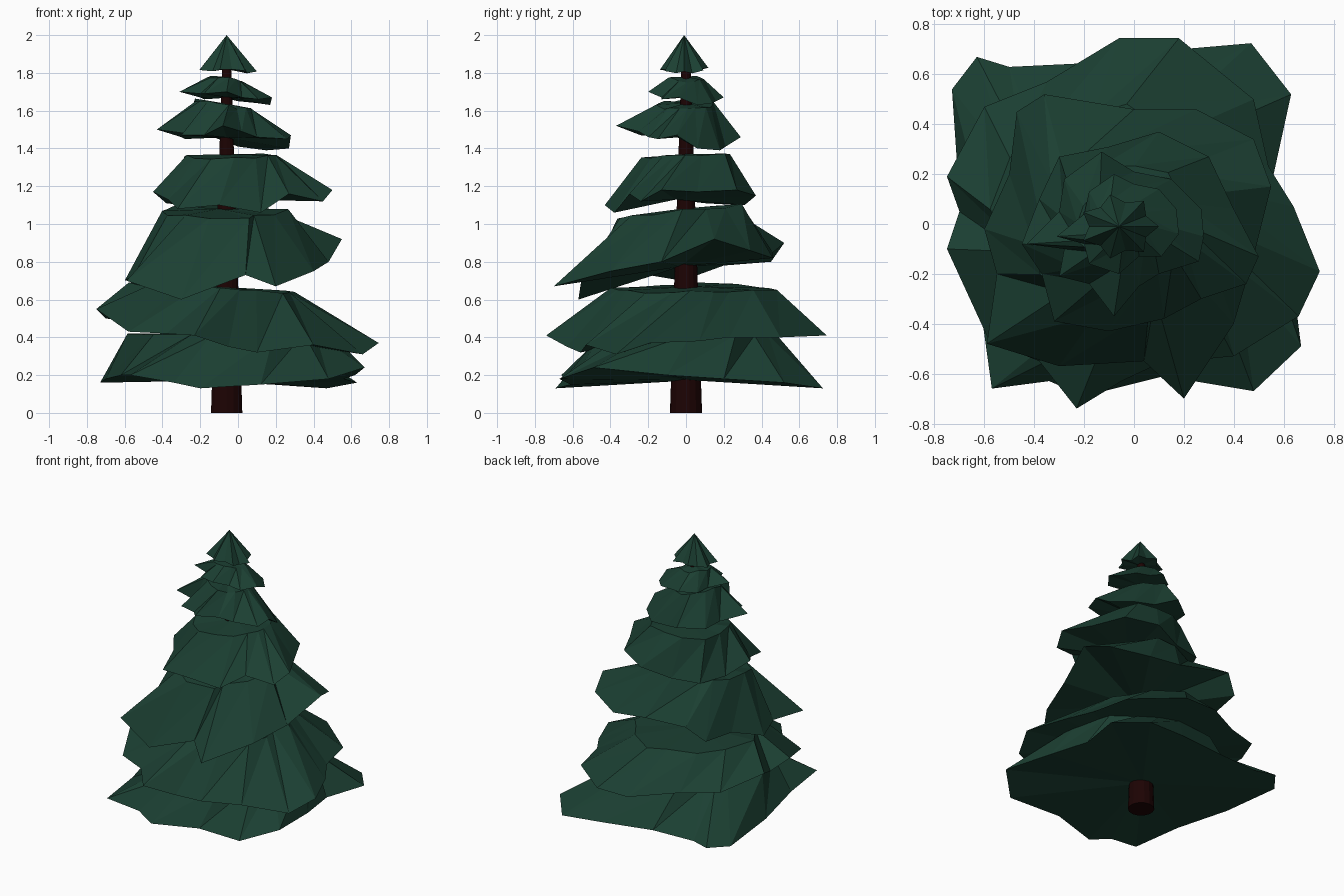
import bpy
import bmesh
import math
import random
from mathutils import Vector

random.seed(7)

if "Cube" in bpy.data.objects:
    bpy.data.objects.remove(bpy.data.objects["Cube"], do_unlink=True)


def make_material(name, rgb):
    mat = bpy.data.materials.new(name)
    mat.use_nodes = True
    color = (*rgb, 1.0)
    mat.diffuse_color = color
    mat.node_tree.nodes["Principled BSDF"].inputs["Base Color"].default_value = color
    return mat


needle_green = make_material("needle green", (0.011, 0.05, 0.032))
bark_brown = make_material("bark brown", (0.012, 0.001, 0.001))


def make_object(name, bm, mat):
    bmesh.ops.recalc_face_normals(bm, faces=bm.faces)
    mesh = bpy.data.meshes.new(name)
    bm.to_mesh(mesh)
    bm.free()
    mesh.materials.append(mat)
    obj = bpy.data.objects.new(name, mesh)
    bpy.context.collection.objects.link(obj)
    return obj


def band(bm, lower, upper):
    """Triangles between two rings, all leaning the same way round."""
    count = len(lower)
    for i in range(count):
        j = (i + 1) % count
        bm.faces.new((lower[i], lower[j], upper[j]))
        bm.faces.new((lower[i], upper[j], upper[i]))


def fan(bm, ring, tip):
    hub = bm.verts.new(tip)
    for i, vert in enumerate(ring):
        bm.faces.new((vert, ring[(i + 1) % len(ring)], hub))


def branch_tier(name, tips, top, shoulder, tilt=(0, 0), twist=0.2):
    """Skirt of branches: ragged rim, swirled shoulder ring and closed caps."""
    bm = bmesh.new()
    top = Vector(top)
    rim, ring = [], []
    for tip in tips:
        rim.append(bm.verts.new(tip))
        angle = math.atan2(tip[1] - top.y, tip[0] - top.x) + twist
        radius = shoulder * random.uniform(0.9, 1.12)
        offset = Vector((radius * math.cos(angle), radius * math.sin(angle), 0))
        offset.z = tilt[0] * offset.x + tilt[1] * offset.y - random.uniform(0, 0.02)
        ring.append(bm.verts.new(top + offset))
    band(bm, rim, ring)
    fan(bm, ring, top)
    fan(bm, rim, sum((Vector(tip) for tip in tips), Vector()) / len(tips))
    return make_object(name, bm, needle_green)


# Wide tiers: branch tips listed anticlockwise
branch_tier("branch_tier_1", [
    (.67, -.49, .24), (.62, -.1, .2), (.56, .2, .18), (.63, .52, .16),
    (.47, .725, .13), (.18, .7, .15), (-.19, .645, .17), (-.5, .63, .17),
    (-.63, .67, .17), (-.73, .54, .16), (-.7, .1, .18), (-.62, -.3, .2),
    (-.57, -.66, .2), (-.34, -.63, .16), (-.2, -.69, .13), (.12, -.61, .15),
    (.48, -.67, .18)], (-.03, .02, .42), .5)
branch_tier("branch_tier_2", [
    (.745, -.19, .37), (.64, .07, .38), (.54, .23, .4), (.48, .5, .4),
    (.18, .745, .41), (-.06, .745, .41), (-.35, .57, .45), (-.6, .47, .48),
    (-.75, .19, .55), (-.7, .05, .5), (-.75, -.1, .55), (-.58, -.47, .43),
    (-.38, -.55, .42), (-.23, -.74, .41), (-.05, -.63, .35), (.1, -.56, .32),
    (.4, -.53, .36), (.66, -.37, .31)], (-.12, .05, .67), .41, tilt=(-.05, 0))
branch_tier("branch_tier_3", [
    (.55, .15, .92), (.48, .34, .86), (.25, .46, .82), (0, .46, .85),
    (-.36, .52, .9), (-.47, .45, .8), (-.5, .2, .78), (-.6, -.02, .7),
    (-.55, -.2, .73), (-.59, -.48, .7), (-.3, -.57, .6), (.04, -.55, .73),
    (.2, -.7, .67), (.4, -.4, .75), (.48, -.13, .8)],
    (-.1, -.03, 1.08), .33, tilt=(0, .1))
branch_tier("branch_tier_4", [
    (.5, -.13, 1.18), (.4, .06, 1.17), (.3, .27, 1.18), (.1, .37, 1.15),
    (-.1, .31, 1.1), (-.3, .27, 1.1), (-.38, .1, 1.11), (-.45, -.08, 1.17),
    (-.37, -.2, 1.13), (-.32, -.39, 1.08), (-.1, -.43, 1.1), (.12, -.38, 1.06),
    (.27, -.3, 1.16), (.45, -.24, 1.12)], (-.03, .01, 1.37), .25, tilt=(0, .04))

# Small upper tiers, lower at the back right
branch_tier("branch_tier_5", [
    (.28, -.05, 1.47), (.27, .06, 1.4), (.15, .18, 1.39), (0, .21, 1.41),
    (-.13, .29, 1.46), (-.28, .18, 1.45), (-.3, .05, 1.46), (-.43, -.08, 1.5),
    (-.28, -.1, 1.48), (-.3, -.21, 1.47), (-.18, -.24, 1.47), (-.08, -.37, 1.52),
    (.02, -.25, 1.49), (.1, -.2, 1.46), (.26, -.15, 1.45)],
    (-.08, 0, 1.64), .15, tilt=(-.18, 0))
branch_tier("branch_tier_6", [
    (.18, -.04, 1.67), (.17, .06, 1.63), (.1, .14, 1.64), (0, .16, 1.65),
    (-.08, .2, 1.67), (-.18, .13, 1.66), (-.2, .04, 1.67), (-.31, -.05, 1.7),
    (-.2, -.08, 1.69), (-.18, -.16, 1.69), (-.06, -.2, 1.7), (.02, -.13, 1.67),
    (.11, -.13, 1.66)], (-.07, 0, 1.78), .095, tilt=(-.12, 0))

# Pointed crown with alternating long and short tips
bm = bmesh.new()
crown_ring = []
for i in range(14):
    angle = i * math.tau / 14
    reach = .12 if i % 2 else .16
    x, y = reach * math.cos(angle), .82 * reach * math.sin(angle)
    crown_ring.append(bm.verts.new((x - .06, y - .01, 1.81 - .1 * x + random.uniform(-.015, .015))))
fan(bm, crown_ring, (-.06, -.01, 2))
fan(bm, crown_ring, (-.06, -.01, 1.82))
make_object("crown", bm, needle_green)

# Tapered trunk
bm = bmesh.new()
bmesh.ops.create_cone(bm, cap_ends=True, segments=14, radius1=.085, radius2=.024, depth=1.85)
bmesh.ops.translate(bm, verts=bm.verts, vec=(-.06, 0, .925))
make_object("trunk", bm, bark_brown)
